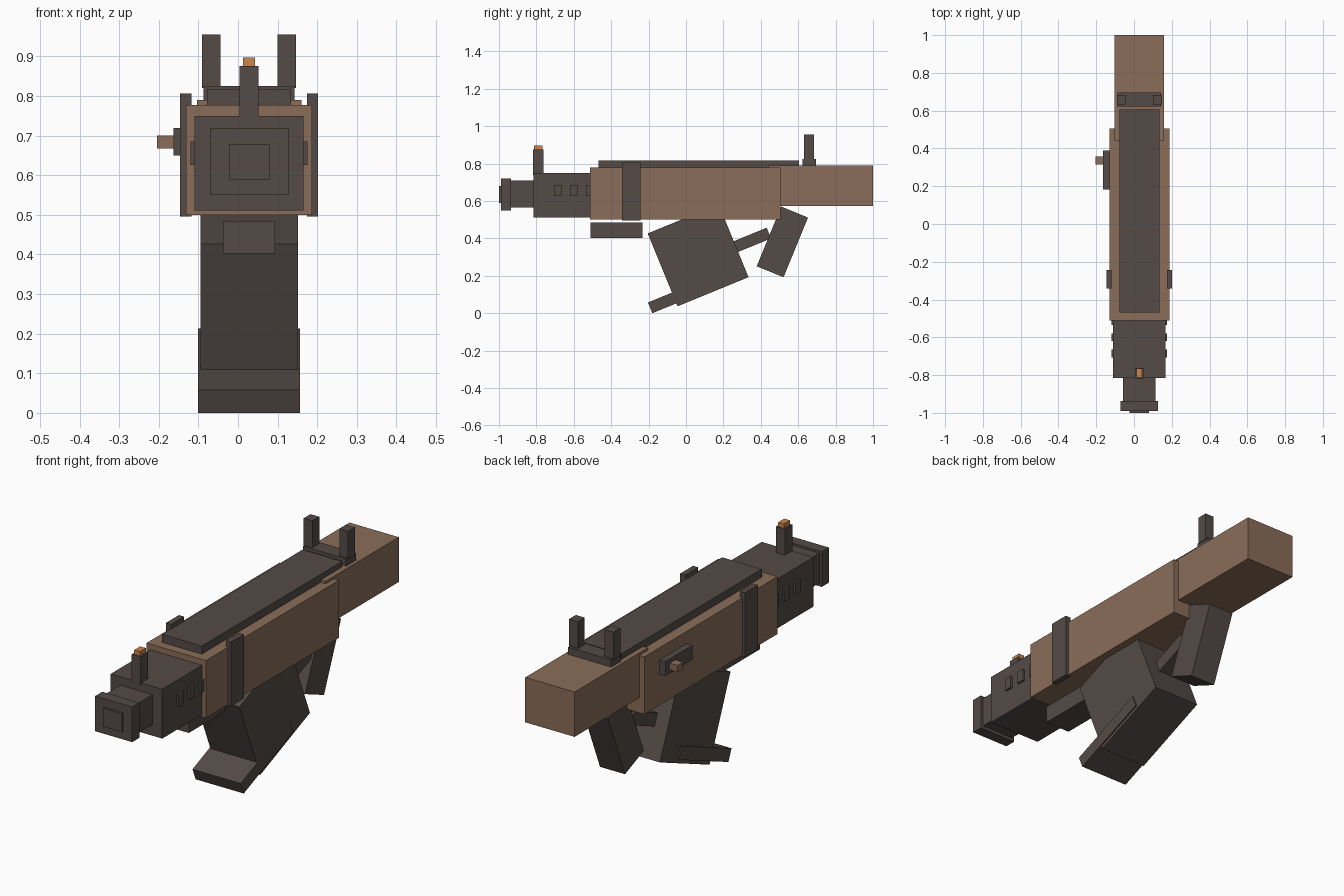
import bpy
from math import radians, sin, cos

cube = bpy.data.objects.get("Cube")
if cube:
    bpy.data.objects.remove(cube, do_unlink=True)


def material(name, rgb):
    mat = bpy.data.materials.new(name)
    mat.use_nodes = True
    colour = (*rgb, 1.0)
    mat.diffuse_color = colour
    mat.node_tree.nodes["Principled BSDF"].inputs["Base Color"].default_value = colour
    return mat


DARK = material("dark metal", (0.087, 0.070, 0.063))
BROWN = material("brown wood", (0.254, 0.153, 0.098))
ORANGE = material("orange bead", (0.60, 0.24, 0.075))
MID = 0.028  # x of the weapon's own middle plane


def block(name, mat, x, y, z, tilt=0.0):
    """Box between pairs of limits, tilted in degrees about its own centre."""
    bpy.ops.mesh.primitive_cube_add(
        size=1, location=[sum(r) / 2 for r in (x, y, z)],
        rotation=(radians(tilt), 0, 0))
    obj = bpy.context.object
    obj.name = obj.data.name = name
    obj.scale = [r[1] - r[0] for r in (x, y, z)]
    bpy.ops.object.transform_apply(location=False, rotation=True, scale=True)
    obj.data.materials.append(mat)
    return obj


def slanted(name, mat, half_width, corner, length, height, tilt):
    """Tilted box placed by its lower front corner in the side plane."""
    c, s = cos(radians(tilt)), sin(radians(tilt))
    y = corner[0] + (length * c - height * s) / 2
    z = corner[1] + (length * s + height * c) / 2
    return block(name, mat, (MID - half_width, MID + half_width),
                 (y - length / 2, y + length / 2),
                 (z - height / 2, z + height / 2), tilt)


def centred(half_width):
    return (MID - half_width, MID + half_width)


# Wooden body and stock
block("body", BROWN, centred(0.159), (-0.512, 0.505), (0.50, 0.778))
block("stock", BROWN, centred(0.132), (0.44, 1.0), (0.573, 0.79))

# Top cover and rear sight
block("top_cover", DARK, centred(0.106), (-0.468, 0.605), (0.77, 0.817))
block("rear_sight_base", DARK, centred(0.115), (0.622, 0.696), (0.78, 0.825))

# Barrel housing, neck and muzzle
block("barrel_housing", DARK, centred(0.138), (-0.816, -0.50), (0.511, 0.75))
block("barrel_neck", DARK, centred(0.086), (-0.94, -0.81), (0.565, 0.71))
block("muzzle", DARK, centred(0.099), (-0.99, -0.936), (0.55, 0.72))
block("muzzle_cap", DARK, centred(0.051), (-1.0, -0.985), (0.589, 0.679))

# Front sight with its bead
block("front_sight", DARK, centred(0.024), (-0.818, -0.762), (0.74, 0.876))
block("front_sight_bead", ORANGE, centred(0.015), (-0.812, -0.766), (0.87, 0.897))

# Parts repeated on both sides
for side, label in ((-1, "right"), (1, "left")):
    def span(inner, outer):
        return sorted((MID + side * inner, MID + side * outer))

    block(f"rear_sight_post_{label}", DARK, span(0.072, 0.119),
          (0.632, 0.684), (0.82, 0.955))
    block(f"band_{label}", DARK, span(0.146, 0.174),
          (-0.342, -0.243), (0.496, 0.806))
    for i in range(3):
        start = -0.706 + 0.086 * i
        block(f"vent_{label}_{i + 1}", DARK, span(0.13, 0.148),
              (start, start + 0.041), (0.626, 0.685))

# Charging handle on the right side
block("handle_plate", DARK, (-0.163, -0.125), (0.183, 0.39), (0.65, 0.72))
block("handle_knob", BROWN, (-0.205, -0.155), (0.315, 0.357), (0.668, 0.70))

# Underside: foregrip, magazine, trigger bar and grip
block("foregrip", DARK, centred(0.066), (-0.51, -0.232), (0.402, 0.484))
slanted("magazine", DARK, 0.123, (-0.045, 0.037), 0.41, 0.421, 22.3)
slanted("magazine_plate", DARK, 0.129, (-0.18, 0.0), 0.41, 0.062, 22.3)
slanted("trigger_bar", DARK, 0.055, (0.18, 0.287), 0.297, 0.062, 22.3)
slanted("grip", DARK, 0.067, (0.378, 0.251), 0.155, 0.345, -22.3)
